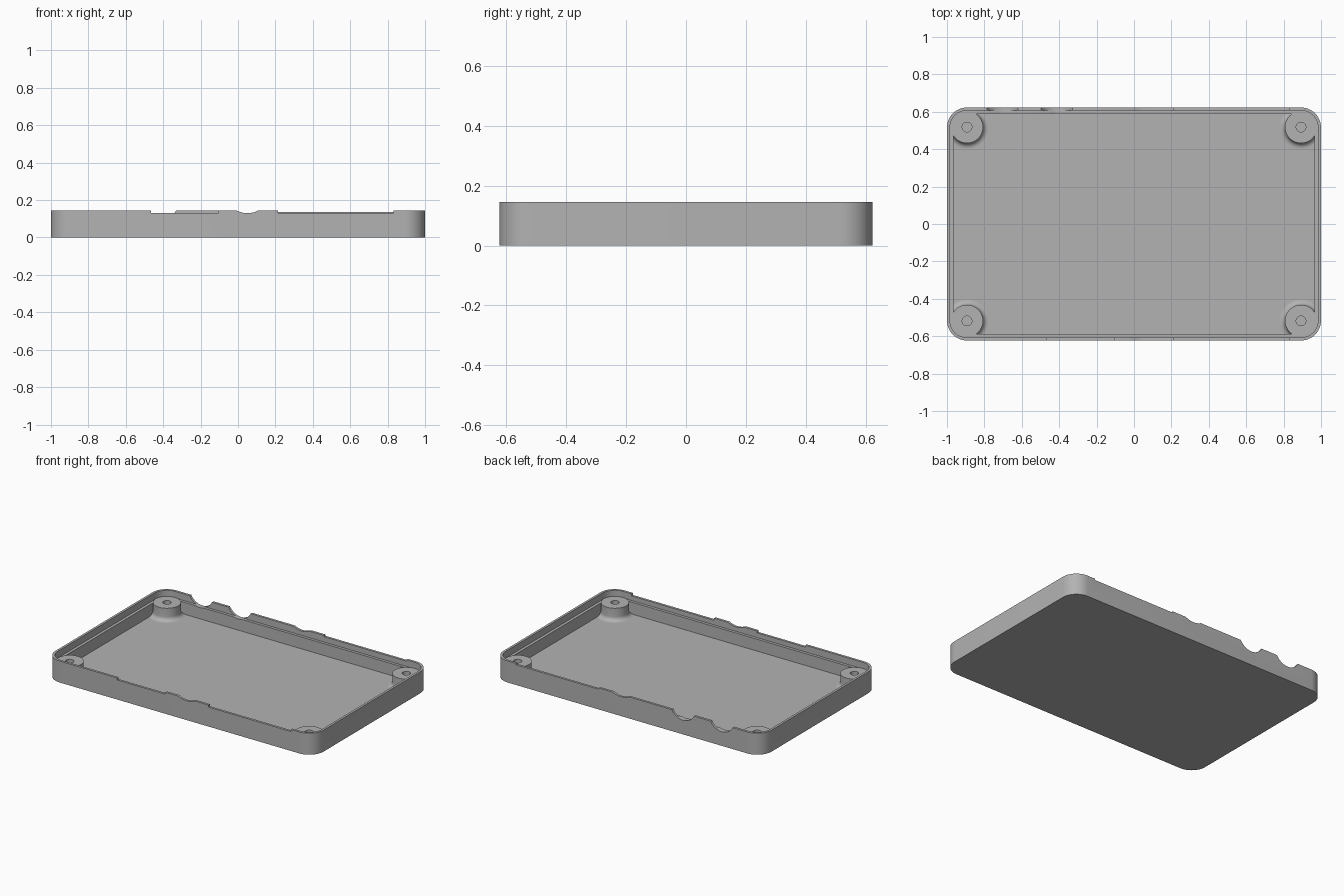
import bpy, bmesh, math
from mathutils import Matrix

HX, HY, H = 1.0, 0.623, 0.145          # half sizes and height
CX, CY, CR = 0.893, 0.518, 0.107       # corner centre and radius
LEDGE, FLOOR, BOSS_TOP = 0.1, 0.02, 0.105

old = bpy.data.objects.get("Cube")
if old:
    bpy.data.objects.remove(old, do_unlink=True)

grey = bpy.data.materials.new("plain grey")
grey.use_nodes = True
colour = (0.45, 0.45, 0.45, 1)
grey.diffuse_color = colour
grey.node_tree.nodes["Principled BSDF"].inputs["Base Color"].default_value = colour


def make_object(name, bm):
    bmesh.ops.recalc_face_normals(bm, faces=bm.faces)
    mesh = bpy.data.meshes.new(name)
    bm.to_mesh(mesh)
    bm.free()
    mesh.materials.append(grey)
    ob = bpy.data.objects.new(name, mesh)
    bpy.context.collection.objects.link(ob)
    return ob


def activate(ob):
    bpy.ops.object.select_all(action='DESELECT')
    ob.select_set(True)
    bpy.context.view_layer.objects.active = ob


def bridge(bm, a, b):
    for i in range(len(a)):
        j = (i + 1) % len(a)
        bm.faces.new((a[i], a[j], b[j], b[i]))


def rounded_ring(bm, inset, z, steps=12):
    """Rounded rectangle loop, inset from the outer wall."""
    hx, hy, r = HX - inset, HY - inset, CR - inset
    ring = []
    for q, (sx, sy) in enumerate(((1, 1), (-1, 1), (-1, -1), (1, -1))):
        for i in range(steps + 1):
            a = (q + i / steps) * math.pi / 2
            ring.append(bm.verts.new((sx * (hx - r) + r * math.cos(a),
                                      sy * (hy - r) + r * math.sin(a), z)))
    return ring


# Tray: outer wall, thin lip, ledge, inner wall and floor
bm = bmesh.new()
profile = ((0, 0), (0, H), (0.016, H), (0.016, LEDGE), (0.035, LEDGE), (0.035, FLOOR))
rings = [rounded_ring(bm, inset, z) for inset, z in profile]
for a, b in zip(rings, rings[1:]):
    bridge(bm, a, b)
bm.faces.new(rings[0])
bm.faces.new(rings[-1])
tray = make_object("tray", bm)

# Cutter for the port notches in the long walls
bm = bmesh.new()


def square_notch(x0, x1, z, side):
    m = (Matrix.Translation(((x0 + x1) / 2, side * HY, z + 0.1))
         @ Matrix.Diagonal((x1 - x0, 0.1, 0.2, 1)))
    bmesh.ops.create_cube(bm, size=1, matrix=m)


def round_notch(x, half, depth, side):
    r = (half ** 2 + depth ** 2) / (2 * depth)
    m = (Matrix.Translation((x, side * HY, H - depth + r))
         @ Matrix.Rotation(math.pi / 2, 4, 'X'))
    bmesh.ops.create_cone(bm, cap_ends=True, segments=64, radius1=r, radius2=r,
                          depth=0.1, matrix=m)


square_notch(-0.465, -0.105, 0.132, -1)
square_notch(0.215, 0.832, 0.131, -1)
square_notch(0.215, 0.832, 0.136, 1)
for side in (-1, 1):
    round_notch(0.05, 0.06, 0.015, side)
for x in (-0.702, -0.413):
    round_notch(x, 0.083, 0.05, 1)
cutter = make_object("notch_cutter", bm)
cutter.hide_render = True

activate(tray)
mod = tray.modifiers.new("notches", 'BOOLEAN')
mod.operation = 'DIFFERENCE'
mod.solver = 'EXACT'
mod.object = cutter
bpy.ops.object.modifier_apply(modifier=mod.name)
bpy.data.objects.remove(cutter, do_unlink=True)
bpy.ops.object.shade_smooth_by_angle(angle=math.radians(30))

# Corner screw bosses with a flared foot and a blind hole
BR, HOLE, FLARE, SEG = 0.086, 0.026, 0.028, 48


def boss(name, sx, sy):
    outline = [(HOLE, 0.03), (HOLE, BOSS_TOP), (BR, BOSS_TOP)]
    for i in range(7):
        a = i / 6 * math.pi / 2
        outline.append((BR + FLARE * (1 - math.cos(a)),
                        FLOOR + FLARE * (1 - math.sin(a))))
    limit = 0.095                       # keeps the foot inside the wall
    bm = bmesh.new()
    loops = []
    for r, z in outline:
        loop = []
        for k in range(SEG):
            a = 2 * math.pi * k / SEG
            c, s = math.cos(a), math.sin(a)
            rr = min(r, limit) if c > 0 and s > 0 else r
            dx, dy = min(rr * c, limit), min(rr * s, limit)
            loop.append(bm.verts.new((sx * (CX + dx), sy * (CY + dy), z)))
        loops.append(loop)
    for a, b in zip(loops, loops[1:]):
        bridge(bm, a, b)
    bm.faces.new(loops[0])
    bm.faces.new(loops[-1])
    ob = make_object(name, bm)
    activate(ob)
    bpy.ops.object.shade_smooth_by_angle(angle=math.radians(30))


for sy, end in ((-1, "front"), (1, "back")):
    for sx, side in ((-1, "right"), (1, "left")):
        boss(f"{end}_{side}_boss", sx, sy)
